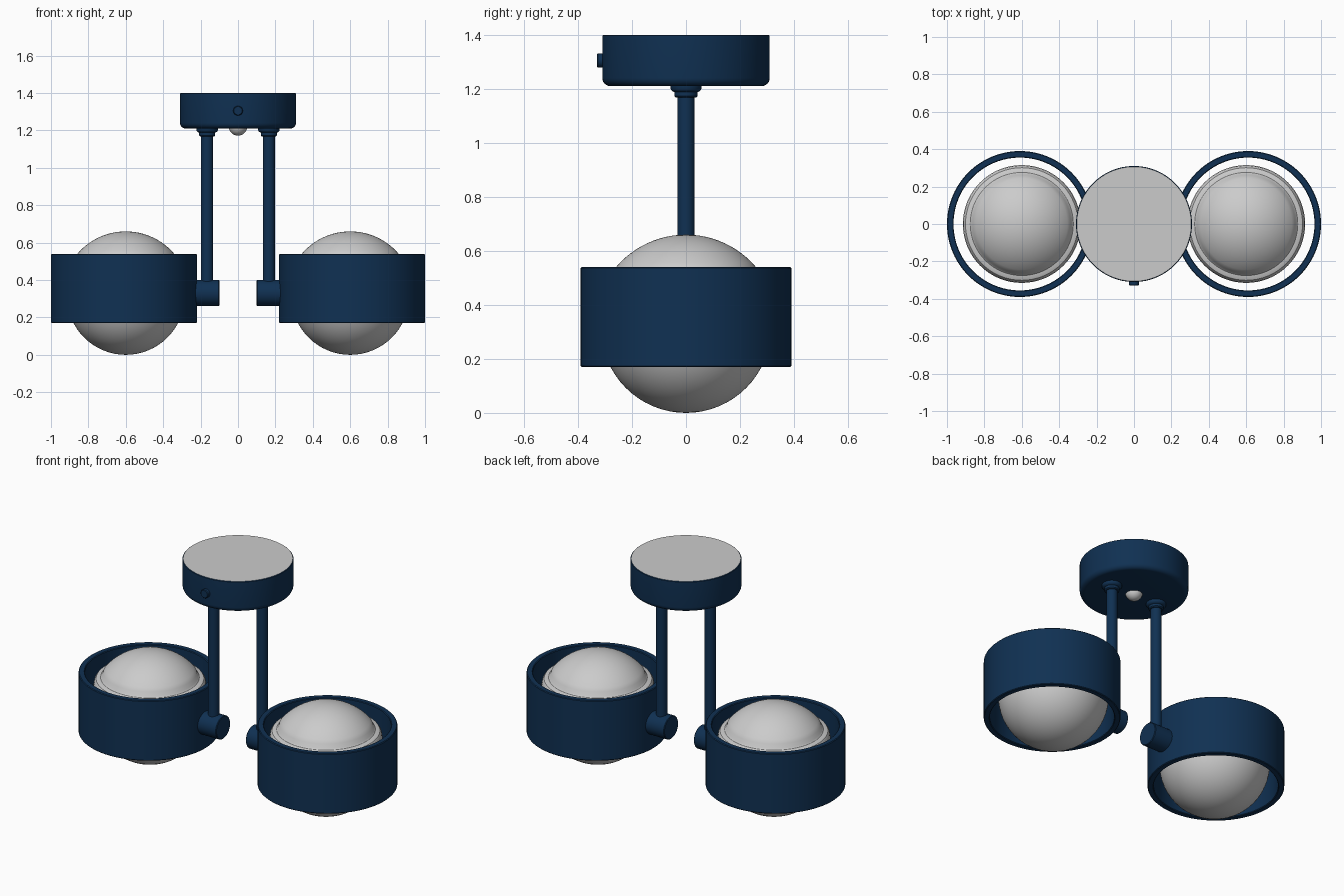
import bpy, math
from mathutils import Matrix

cube = bpy.data.objects.get("Cube")
if cube:
    bpy.data.objects.remove(cube, do_unlink=True)


def material(name, color):
    m = bpy.data.materials.new(name)
    m.use_nodes = True
    m.diffuse_color = color
    m.node_tree.nodes["Principled BSDF"].inputs["Base Color"].default_value = color
    return m


NAVY = material("navy paint", (0.005, 0.03, 0.085, 1))
GREY = material("pale grey", (0.6, 0.6, 0.6, 1))


def lathe(name, profile, mat, centre, rotation=None, steps=64, closed=False):
    """Revolve (radius, height) points around the local z axis."""
    verts, faces, rings = [], [], []
    for r, z in profile:
        start = len(verts)
        n = steps if r > 0 else 1
        for i in range(n):
            a = math.tau * i / steps
            verts.append((r * math.cos(a), r * math.sin(a), z))
        rings.append([start + i % n for i in range(steps)])
    pairs = list(zip(rings, rings[1:]))
    if closed:
        pairs.append((rings[-1], rings[0]))
    for low, high in pairs:
        for i in range(steps):
            j = (i + 1) % steps
            loop = [low[i], low[j], high[j], high[i]]
            faces.append(list(dict.fromkeys(loop)))
    mesh = bpy.data.meshes.new(name)
    mesh.from_pydata(verts, [], faces)
    if rotation:
        mesh.transform(rotation)
    mesh.materials.append(mat)
    obj = bpy.data.objects.new(name, mesh)
    obj.location = centre
    bpy.context.collection.objects.link(obj)
    bpy.ops.object.select_all(action="DESELECT")
    obj.select_set(True)
    bpy.context.view_layer.objects.active = obj
    bpy.ops.object.shade_smooth_by_angle(angle=math.radians(35))
    return obj


def rod(r, low, high, bevel=0.004):
    """Profile of a solid cylinder with softened ends."""
    return [(0, low), (r - bevel, low), (r, low + bevel),
            (r, high - bevel), (r - bevel, high), (0, high)]


def arc(r, cz, start, end, n):
    """Profile points on a circle, angles measured up from the horizontal."""
    pts = []
    for i in range(n + 1):
        a = math.radians(start + (end - start) * i / n)
        x = r * math.cos(a)
        pts.append((x if x > 1e-5 else 0, cz + r * math.sin(a)))
    return pts


# Ceiling canopy with a rounded lower edge and a pale top plate
corner = [(0.28 + x, z) for x, z in arc(0.03, 1.24, -90, 0, 6)]
canopy = lathe("ceiling_canopy", [(0, 1.21)] + corner +
               [(0.31, 1.397), (0.306, 1.40), (0, 1.40)], NAVY, (0, 0, 0), steps=96)
canopy.data.materials.append(GREY)
for face in canopy.data.polygons:
    if face.normal.z > 0.99:
        face.material_index = 1

# Side screw and bottom finial
lathe("canopy_screw", rod(0.026, 0.30, 0.33), NAVY, (0, 0, 1.305),
      Matrix.Rotation(math.pi / 2, 4, "X"), 24)
lathe("canopy_finial", arc(0.05, 1.222, -90, 0, 8), GREY, (0, 0, 0), steps=32)

# Glass lens: deep lower bowl, rolled rim, shallow upper dome
glass = arc(0.315, 0.315, -90, 0, 16)
glass += [(0.315, 0.46), (0.311, 0.485), (0.301, 0.50), (0.288, 0.505),
          (0.276, 0.507), (0.268, 0.515)]
glass += arc(0.34, 0.32, 40, 90, 12)

# Shade ring: open band with softened edges
band = [(0.355, 0.174), (0.359, 0.17), (0.386, 0.17), (0.39, 0.174),
        (0.39, 0.536), (0.386, 0.54), (0.359, 0.54), (0.355, 0.536)]

for side, s in (("left", 1), ("right", -1)):
    across = Matrix.Rotation(s * math.pi / 2, 4, "Y")
    lathe(side + "_shade_ring", band, NAVY, (s * 0.61, 0, 0), steps=96, closed=True)
    lathe(side + "_glass_lens", glass, GREY, (s * 0.60, 0, 0))
    lathe(side + "_stem", rod(0.032, 0.33, 1.215), NAVY, (s * 0.165, 0, 0), steps=32)
    lathe(side + "_stem_collar",
          [(0, 1.168), (0.038, 1.168), (0.043, 1.173), (0.043, 1.188),
           (0.052, 1.192), (0.057, 1.20), (0.057, 1.212), (0, 1.212)],
          NAVY, (s * 0.165, 0, 0), steps=32)
    lathe(side + "_swivel_joint", rod(0.07, 0.10, 0.235), NAVY, (0, 0, 0.33), across, 40)
    lathe(side + "_lens_mount", rod(0.03, 0.23, 0.30), NAVY, (0, 0, 0.33), across, 24)
